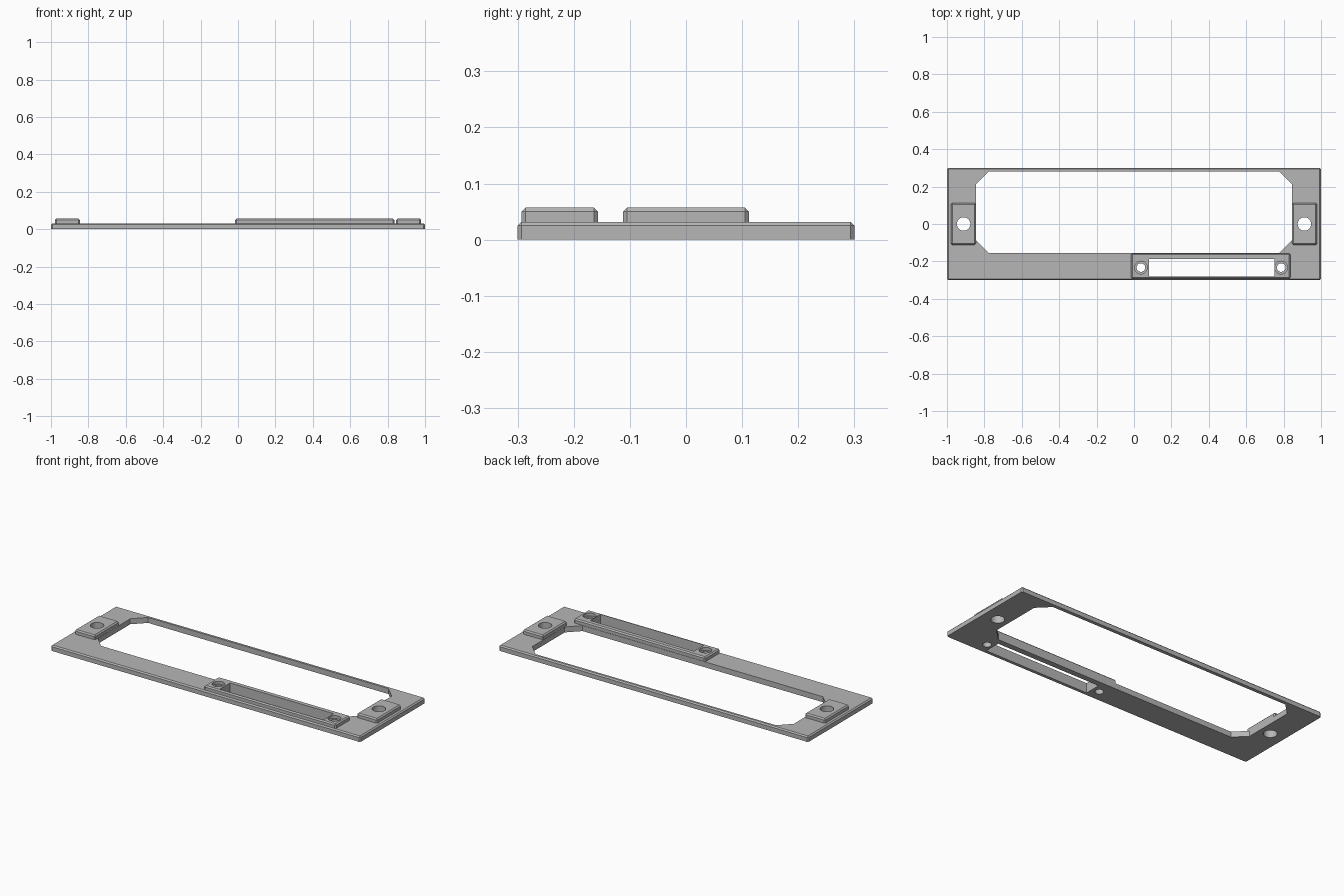
import bpy, bmesh
from math import cos, sin, tau

if "Cube" in bpy.data.objects:
    bpy.data.objects.remove(bpy.data.objects["Cube"], do_unlink=True)

grey = bpy.data.materials.new("plain_grey")
grey.use_nodes = True
grey.diffuse_color = (0.47, 0.47, 0.47, 1)
grey.node_tree.nodes["Principled BSDF"].inputs["Base Color"].default_value = grey.diffuse_color

PLATE_TOP, TOP = 0.032, 0.057
CHAMFER = 0.007


def prism(name, outline, z0, z1, chamfer=0):
    """Extrude an outline upward and chamfer all but its bottom edges."""
    bm = bmesh.new()
    base = bm.faces.new([bm.verts.new((x, y, z0)) for x, y in outline])
    new = bmesh.ops.extrude_face_region(bm, geom=[base], use_keep_orig=True)["geom"]
    for v in new:
        if isinstance(v, bmesh.types.BMVert):
            v.co.z = z1
    bmesh.ops.recalc_face_normals(bm, faces=bm.faces)
    if chamfer:
        edges = [e for e in bm.edges if max(v.co.z for v in e.verts) > z0 + 0.001]
        bmesh.ops.bevel(bm, geom=edges, offset=chamfer, segments=1, affect='EDGES')
    mesh = bpy.data.meshes.new(name)
    bm.to_mesh(mesh)
    bm.free()
    mesh.materials.append(grey)
    obj = bpy.data.objects.new(name, mesh)
    bpy.context.collection.objects.link(obj)
    return obj


def rect(x0, x1, y0, y1, cut=0):
    """Rectangle outline, optionally with cut corners."""
    if not cut:
        return [(x0, y0), (x1, y0), (x1, y1), (x0, y1)]
    return [(x0 + cut, y0), (x1 - cut, y0), (x1, y0 + cut), (x1, y1 - cut),
            (x1 - cut, y1), (x0 + cut, y1), (x0, y1 - cut), (x0, y0 + cut)]


def circle(x, y, r, n=32):
    return [(x + r * cos(tau * i / n), y + r * sin(tau * i / n)) for i in range(n)]


def cut(obj, cutters):
    """Subtract the cutters and bake the result into the part."""
    for c in cutters:
        c.hide_render = True
        mod = obj.modifiers.new("cut", 'BOOLEAN')
        mod.operation, mod.solver, mod.object = 'DIFFERENCE', 'EXACT', c
    graph = bpy.context.evaluated_depsgraph_get()
    mesh = bpy.data.meshes.new_from_object(obj.evaluated_get(graph))
    obj.modifiers.clear()
    obj.data = mesh


# Solid parts
plate = prism("base_plate", rect(-1, 1, -0.3, 0.3), 0, PLATE_TOP, CHAMFER)
bar = prism("slot_bar", rect(-0.015, 0.836, -0.293, -0.157), PLATE_TOP - 0.002, TOP, CHAMFER)
pads = [prism(side + "_mounting_pad", rect(s * 0.912 - 0.066, s * 0.912 + 0.066, -0.112, 0.112),
              PLATE_TOP, TOP, CHAMFER) for side, s in (("left", 1), ("right", -1))]

# Openings
window = prism("window_cutter", rect(-0.845, 0.845, -0.155, 0.28, 0.068), -0.1, 0.1)
slot = prism("slot_cutter", rect(0.08, 0.75, -0.282, -0.188), -0.1, 0.1)
pad_holes = [prism("pad_hole_cutter", circle(s * 0.911, 0, 0.036), -0.1, 0.1) for s in (1, -1)]
screw_holes, recesses = [], []
for x in (0.037, 0.787):
    screw_holes.append(prism("screw_hole_cutter", circle(x, -0.233, 0.023), -0.1, 0.1))
    recesses.append(prism("screw_recess_cutter", circle(x, -0.233, 0.034), 0.04, 0.1))

cut(plate, [window, slot] + pad_holes + screw_holes)
cut(bar, [slot] + screw_holes + recesses)
for pad, hole in zip(pads, pad_holes):
    cut(pad, [hole])

for c in [window, slot] + pad_holes + screw_holes + recesses:
    bpy.data.objects.remove(c, do_unlink=True)

# Smooth hole walls, crisp edges
for obj in bpy.context.view_layer.objects:
    obj.select_set(obj in [plate, bar] + pads)
bpy.context.view_layer.objects.active = plate
bpy.ops.object.shade_smooth_by_angle(angle=0.5)
